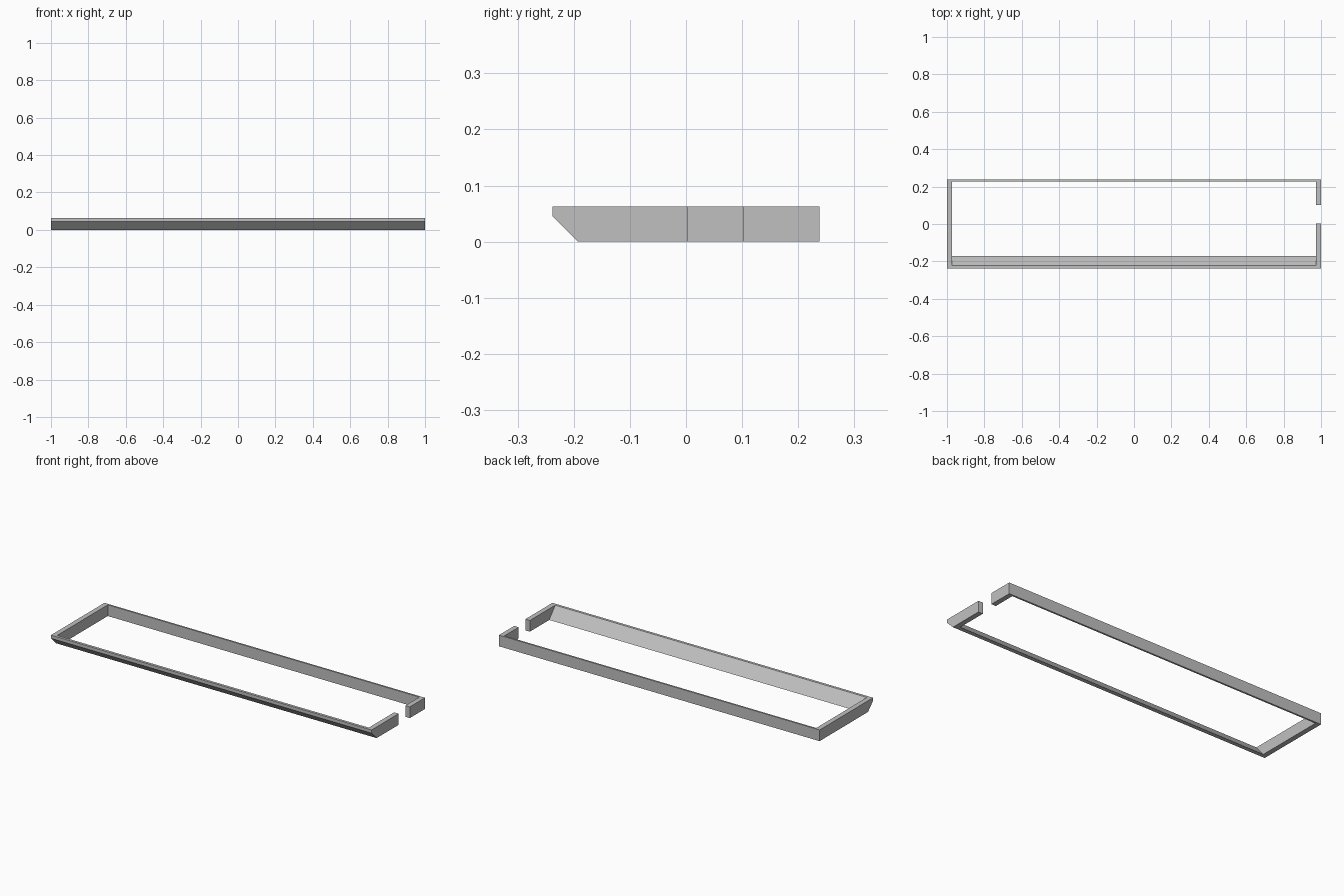
import bpy
import bmesh

cube = bpy.data.objects.get("Cube")
if cube:
    bpy.data.objects.remove(cube, do_unlink=True)

HEIGHT = 0.063
HALF_DEPTH = 0.238
SIDE_WALL = 0.028
BACK_WALL = 0.01

grey = bpy.data.materials.new("plain grey")
grey.use_nodes = True
color = (0.53, 0.53, 0.53, 1)
grey.diffuse_color = color
grey.node_tree.nodes["Principled BSDF"].inputs["Base Color"].default_value = color


def prism(name, profile, x0, x1):
    """Extrude a (y, z) profile from x0 to x1."""
    bm = bmesh.new()
    face = bm.faces.new([bm.verts.new((x0, y, z)) for y, z in profile])
    moved = bmesh.ops.extrude_face_region(bm, geom=[face])["geom"]
    verts = [v for v in moved if isinstance(v, bmesh.types.BMVert)]
    bmesh.ops.translate(bm, verts=verts, vec=(x1 - x0, 0, 0))
    bmesh.ops.recalc_face_normals(bm, faces=bm.faces)
    mesh = bpy.data.meshes.new(name)
    bm.to_mesh(mesh)
    bm.free()
    mesh.materials.append(grey)
    obj = bpy.data.objects.new(name, mesh)
    bpy.context.collection.objects.link(obj)
    return obj


# Long tray frame with a chamfered lower front edge
frame = prism("open_frame", [
    (-0.193, 0), (HALF_DEPTH, 0), (HALF_DEPTH, HEIGHT),
    (-HALF_DEPTH, HEIGHT), (-HALF_DEPTH, 0.045)], -1, 1)

# Inner opening with a sloped front face, extended past top and bottom
y_top, y_bottom = -0.223, -0.17
extra = 0.2
step = (y_bottom - y_top) * extra
back = HALF_DEPTH - BACK_WALL
opening = prism("opening_cutter", [
    (y_bottom + step, -HEIGHT * extra), (back, -HEIGHT * extra),
    (back, HEIGHT * (1 + extra)), (y_top - step, HEIGHT * (1 + extra))],
    -1 + SIDE_WALL, 1 - SIDE_WALL)

# Gap through the wall on the +x end
gap = prism("gap_cutter", [
    (0.003, -0.1), (0.102, -0.1), (0.102, 0.2), (0.003, 0.2)], 0.9, 1.1)

bpy.context.view_layer.objects.active = frame
for cutter in (opening, gap):
    cutter.hide_render = True
    mod = frame.modifiers.new(cutter.name, "BOOLEAN")
    mod.operation = "DIFFERENCE"
    mod.solver = "EXACT"
    mod.object = cutter
    bpy.ops.object.modifier_apply(modifier=mod.name)
    bpy.data.objects.remove(cutter, do_unlink=True)
